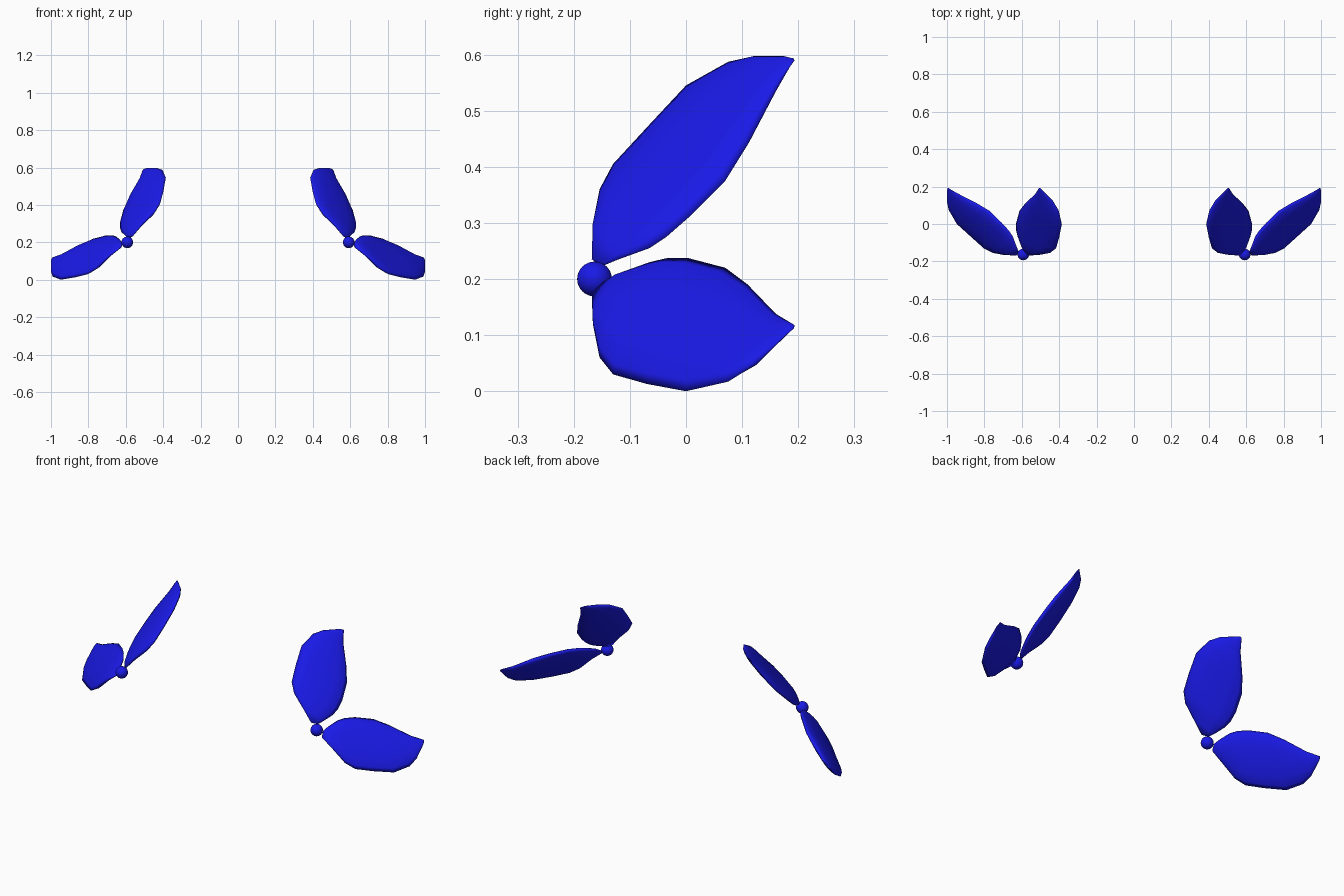
import bpy, bmesh, math
from mathutils import Vector

if "Cube" in bpy.data.objects:
    bpy.data.objects.remove(bpy.data.objects["Cube"])

blue = bpy.data.materials.new("blue")
blue.diffuse_color = (0.01, 0.01, 0.8, 1)
blue.use_nodes = True
blue.node_tree.nodes["Principled BSDF"].inputs["Base Color"].default_value = blue.diffuse_color

HUB = Vector((0.592, -0.163, 0.2))

# the two edges of one leaf, from stem to tip: x and z relative to hub, y absolute
OUTER = [(.035, -.168, -.03), (.10, -.166, -.08), (.16, -.154, -.14),
         (.205, -.13, -.17), (.27, -.07, -.187), (.345, 0, -.2),
         (.387, .075, -.183), (.397, .12, -.155), (.397, .175, -.103), (.393, .192, -.088)]
INNER = [(.025, -.145, -.005), (.035, -.12, .01), (.055, -.065, .03),
         (.075, -.035, .037), (.11, .005, .037), (.175, .07, .02),
         (.24, .11, -.01), (.335, .16, -.062), (.378, .185, -.077), (.389, .193, -.082)]
NORMAL = Vector((0.612, -0.493, 0.617))
SIDES = 12


def finish(bm, name):
    bmesh.ops.recalc_face_normals(bm, faces=bm.faces)
    for f in bm.faces:
        f.smooth = True
    me = bpy.data.meshes.new(name)
    bm.to_mesh(me)
    bm.free()
    me.materials.append(blue)
    ob = bpy.data.objects.new(name, me)
    bpy.context.collection.objects.link(ob)


def place(p, upper, side):
    # the upper leaf is the lower one with x and z exchanged
    x, y, z = (p.z, p.y, p.x) if upper else p
    return Vector((side * (HUB.x + 1.03 * x), y, HUB.z + z))


def leaf(name, upper, side):
    bm = bmesh.new()
    rings = []
    for o, i in zip(OUTER, INNER):
        o, i = Vector(o), Vector(i)
        mid, half = (o + i) / 2, (o - i) / 2
        thick = min(0.02, 0.22 * half.length)
        ring = []
        for k in range(SIDES):
            a = 2 * math.pi * k / SIDES
            p = mid + half * math.cos(a) + NORMAL * thick * math.sin(a)
            ring.append(bm.verts.new(place(p, upper, side)))
        rings.append(ring)
    for r, s in zip(rings, rings[1:]):
        for k in range(SIDES):
            n = (k + 1) % SIDES
            bm.faces.new((r[k], r[n], s[n], s[k]))
    bm.faces.new(rings[0])
    bm.faces.new(rings[-1])
    finish(bm, name)


def hub(name, side):
    bm = bmesh.new()
    bmesh.ops.create_uvsphere(bm, u_segments=32, v_segments=16, radius=0.031)
    bmesh.ops.translate(bm, verts=bm.verts, vec=(side * HUB.x, HUB.y, HUB.z))
    finish(bm, name)


# a pair of leaves and a ball on each side
for side, label in ((1, "right"), (-1, "left")):
    hub(label + "_ball", side)
    leaf(label + "_lower_leaf", False, side)
    leaf(label + "_upper_leaf", True, side)
